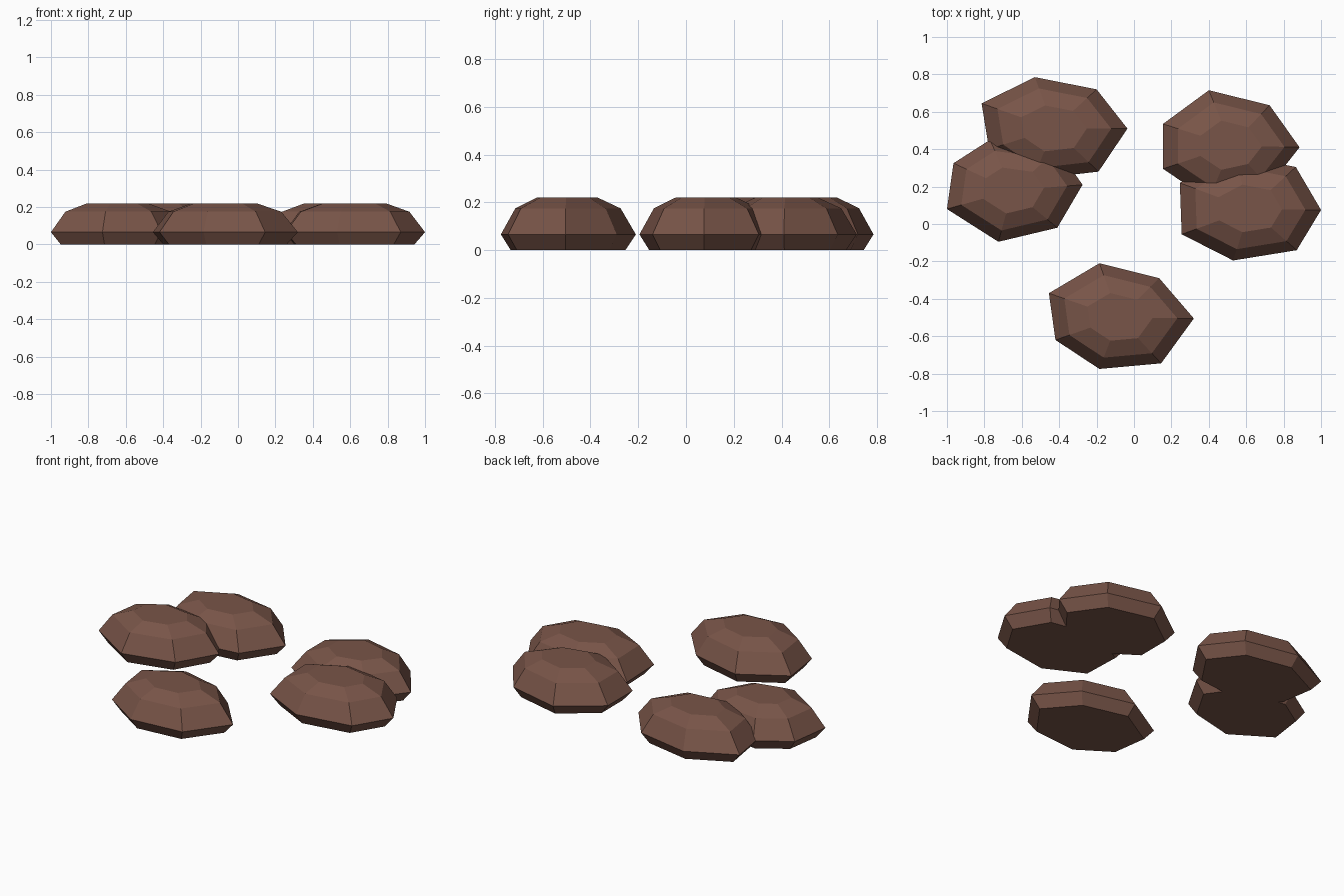
import bpy

if "Cube" in bpy.data.objects:
    bpy.data.objects.remove(bpy.data.objects["Cube"])

mat = bpy.data.materials.new("brown_stone")
mat.diffuse_color = (0.19, 0.09, 0.065, 1)
mat.use_nodes = True
mat.node_tree.nodes["Principled BSDF"].inputs["Base Color"].default_value = mat.diffuse_color

# widest outline of each seven-sided stone, counter-clockwise, with its centre
STONES = {
    "stone_front": ((-0.08, -0.50), [(.32, -.505), (.135, -.29), (-.185, -.21), (-.455, -.37),
                                     (-.42, -.62), (-.185, -.775), (.145, -.745)]),
    "stone_back_left": ((-0.43, 0.51), [(-.035, .51), (-.20, .72), (-.53, .785), (-.815, .645),
                                        (-.775, .40), (-.54, .24), (-.19, .28)]),
    "stone_left": ((-0.65, 0.18), [(-.275, .21), (-.41, .40), (-.77, .45), (-.965, .325),
                                   (-1, .08), (-.725, -.095), (-.41, -.02)]),
    "stone_back_right": ((0.52, 0.42), [(.885, .41), (.725, .635), (.40, .715), (.155, .535),
                                        (.155, .295), (.40, .13), (.72, .20)]),
    "stone_right": ((0.62, 0.08), [(1, .075), (.865, .305), (.53, .37), (.245, .22),
                                   (.255, -.055), (.53, -.195), (.87, -.14)]),
}
# height and outline scale of each ring, bottom to top
RINGS = [(0, .85), (.066, 1), (.175, .78), (.22, .45)]


def make_stone(name, centre, outline):
    cx, cy = centre
    n = len(outline)
    verts = [(cx + (x - cx) * s, cy + (y - cy) * s, z) for z, s in RINGS for x, y in outline]
    faces = [tuple(reversed(range(n)))]
    for r in range(len(RINGS) - 1):
        for i in range(n):
            j = (i + 1) % n
            faces.append((r * n + i, r * n + j, (r + 1) * n + j, (r + 1) * n + i))
    top = (len(RINGS) - 1) * n
    faces.append(tuple(range(top, top + n)))
    mesh = bpy.data.meshes.new(name)
    mesh.from_pydata(verts, [], faces)
    mesh.materials.append(mat)
    obj = bpy.data.objects.new(name, mesh)
    bpy.context.collection.objects.link(obj)


for name, (centre, outline) in STONES.items():
    make_stone(name, centre, outline)
